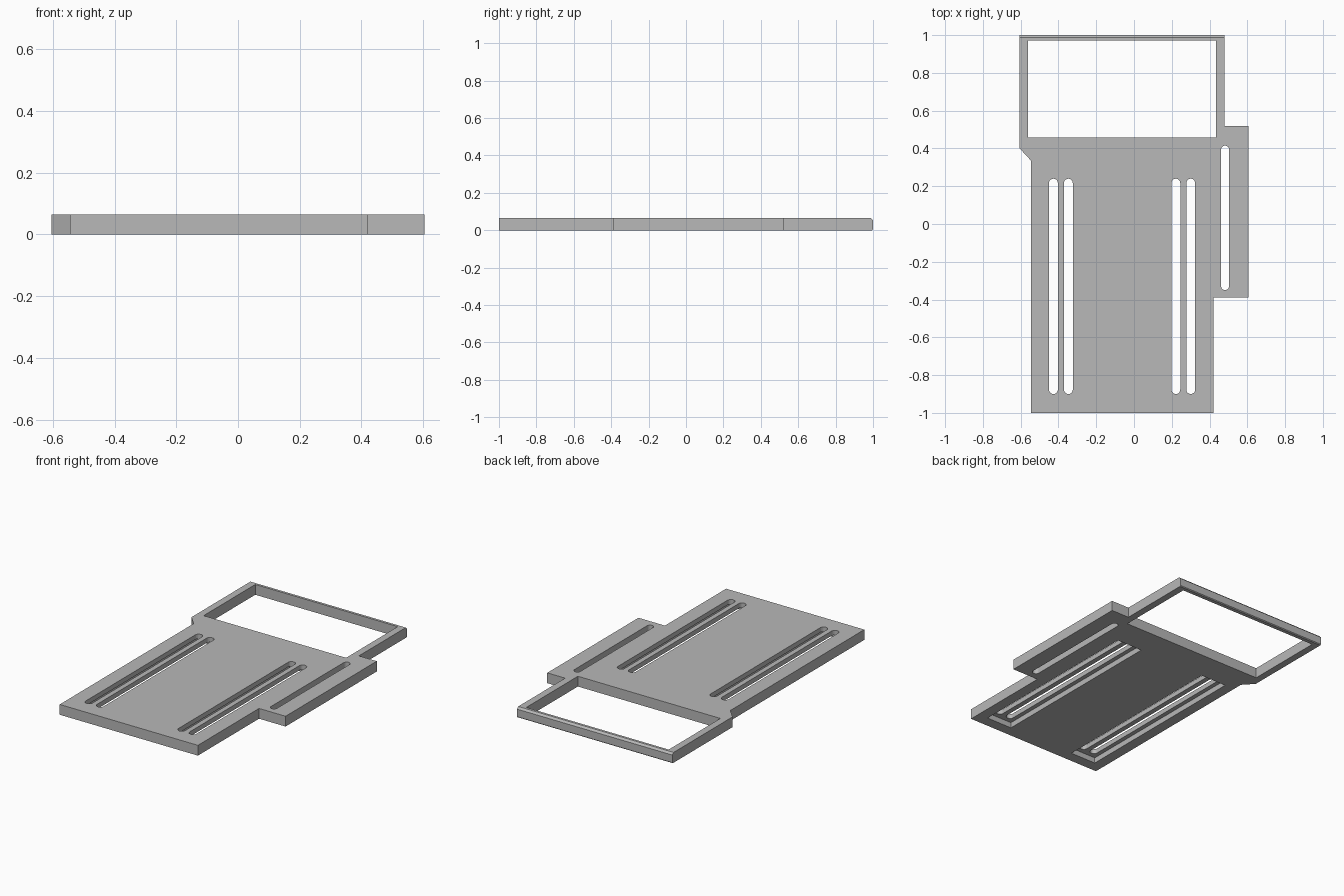
import bpy
import bmesh
import math

THICK = 0.065
POCKET = 0.035

if "Cube" in bpy.data.objects:
    bpy.data.objects.remove(bpy.data.objects["Cube"], do_unlink=True)

grey = bpy.data.materials.new("plain grey")
grey.use_nodes = True
colour = (0.48, 0.48, 0.48, 1)
grey.diffuse_color = colour
grey.node_tree.nodes["Principled BSDF"].inputs["Base Color"].default_value = colour


def prism(name, outline, z0, z1):
    """Extrude a counter-clockwise outline from z0 to z1."""
    bm = bmesh.new()
    base = bm.faces.new([bm.verts.new((x, y, z0)) for x, y in outline])
    result = bmesh.ops.extrude_face_region(bm, geom=[base])
    top = [v for v in result["geom"] if isinstance(v, bmesh.types.BMVert)]
    bmesh.ops.translate(bm, verts=top, vec=(0, 0, z1 - z0))
    bmesh.ops.recalc_face_normals(bm, faces=bm.faces[:])
    mesh = bpy.data.meshes.new(name)
    bm.to_mesh(mesh)
    bm.free()
    mesh.materials.append(grey)
    obj = bpy.data.objects.new(name, mesh)
    bpy.context.collection.objects.link(obj)
    return obj


def rectangle(x0, x1, y0, y1):
    return [(x0, y0), (x1, y0), (x1, y1), (x0, y1)]


def slot(x, y0, y1, r, steps=10):
    """Long outline with a half circle at each end."""
    ends = [(y1 - r, 0), (y0 + r, math.pi)]
    return [(x + r * math.cos(start + math.pi * i / steps),
             cy + r * math.sin(start + math.pi * i / steps))
            for cy, start in ends for i in range(steps + 1)]


def cut(body, outline, z0, z1):
    cutter = prism("cutter", outline, z0, z1)
    cutter.hide_render = True
    mod = body.modifiers.new("cut", "BOOLEAN")
    mod.operation = "DIFFERENCE"
    mod.solver = "EXACT"
    mod.object = cutter
    bpy.context.view_layer.objects.active = body
    bpy.ops.object.modifier_apply(modifier=mod.name)
    bpy.data.objects.remove(cutter, do_unlink=True)


# Plate with side tab and rear frame
plate = prism("slotted_plate", [
    (-0.545, -1), (0.42, -1), (0.42, -0.39), (0.605, -0.39), (0.605, 0.52),
    (0.48, 0.52), (0.48, 1), (-0.605, 1), (-0.605, 0.4), (-0.545, 0.335)],
    0, THICK)

# Small chamfers along the rear edge
bm = bmesh.new()
bm.from_mesh(plate.data)
for height, size in ((THICK, 0.012), (0, 0.005)):
    rear = [e for e in bm.edges if all(
        v.co.y > 0.999 and abs(v.co.z - height) < 0.001 for v in e.verts)]
    bmesh.ops.bevel(bm, geom=rear, offset=size, segments=1, affect="EDGES")
bm.to_mesh(plate.data)
bm.free()

# Rear window
cut(plate, rectangle(-0.56, 0.435, 0.457, 0.972), -0.1, 0.2)

# Paired slots, each pair over a pocket in the underside
for centre in (-0.387, 0.261):
    cut(plate, rectangle(centre - 0.09, centre + 0.09, -0.93, 0.27), -0.1, POCKET)
    for side in (-1, 1):
        cut(plate, slot(centre + side * 0.0395, -0.9, 0.24, 0.0235), -0.1, 0.2)

# Single slot in the side tab
cut(plate, slot(0.482, -0.35, 0.415, 0.021), -0.1, 0.2)
